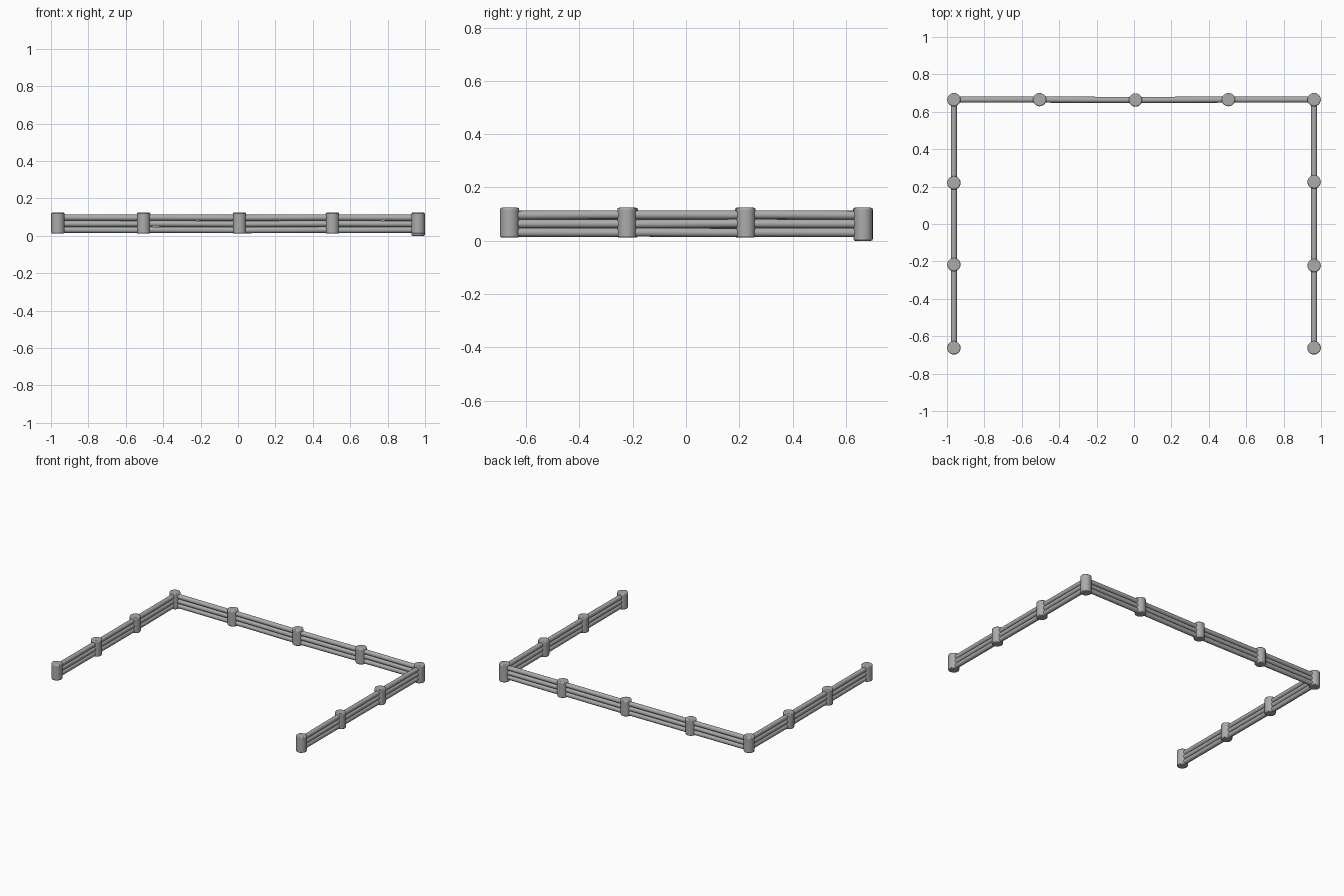
import bpy
import random
from math import radians
from mathutils import Vector

random.seed(4)
if "Cube" in bpy.data.objects:
    bpy.data.objects.remove(bpy.data.objects["Cube"], do_unlink=True)

# One weathered grey for the whole fence
grey = bpy.data.materials.new("weathered_grey")
grey.use_nodes = True
colour = (0.41, 0.41, 0.41, 1)
grey.diffuse_color = colour
grey.node_tree.nodes["Principled BSDF"].inputs["Base Color"].default_value = colour

POST_RADIUS = 0.036
RAIL_RADIUS = 0.0165
RAIL_HEIGHTS = (0.031, 0.064, 0.097)


def log(name, start, end, radius, sides, edge):
    """Round log between two points with softened end rims."""
    start, end = Vector(start), Vector(end)
    axis = end - start
    bpy.ops.mesh.primitive_cylinder_add(
        vertices=sides, radius=radius, depth=axis.length, location=(start + end) / 2)
    obj = bpy.context.object
    obj.name = name
    obj.rotation_euler = axis.to_track_quat("Z", "Y").to_euler()
    obj.data.materials.append(grey)
    if edge:
        bevel = obj.modifiers.new("soft_rim", "BEVEL")
        bevel.width = edge
        bevel.segments = 2
        bevel.limit_method = "ANGLE"
        bevel.angle_limit = radians(60)
    bpy.ops.object.shade_smooth_by_angle(angle=radians(40))
    return obj


def post(name, x, y, bottom=0.012):
    log(name, (x, y, bottom), (x, y, 0.124), POST_RADIUS, 20, 0.006)


def panel(name, a, b):
    """Three stacked rails between neighbouring posts, slightly uneven."""
    for i, z in enumerate(RAIL_HEIGHTS):
        tilt = random.uniform(-0.0015, 0.0015)
        log(f"{name}_rail_{i + 1}", (*a, z - tilt), (*b, z + tilt), RAIL_RADIUS, 16, 0)


# Post positions run from the right front, round the back, to the left front
right_run = [(-0.963, -0.662), (-0.963, -0.217), (-0.963, 0.22)]
back_run = [(-0.963, 0.665), (-0.505, 0.665), (0.008, 0.663), (0.505, 0.665), (0.963, 0.665)]
left_run = [(0.963, 0.225), (0.963, -0.222), (0.963, -0.662)]
points = right_run + back_run + left_run

for n, (x, y) in enumerate(points):
    deep = x > 0.9 and y > 0.6
    post(f"post_{n + 1}", x, y, 0.0 if deep else 0.012)

for n, (a, b) in enumerate(zip(points, points[1:])):
    panel(f"panel_{n + 1}", a, b)
